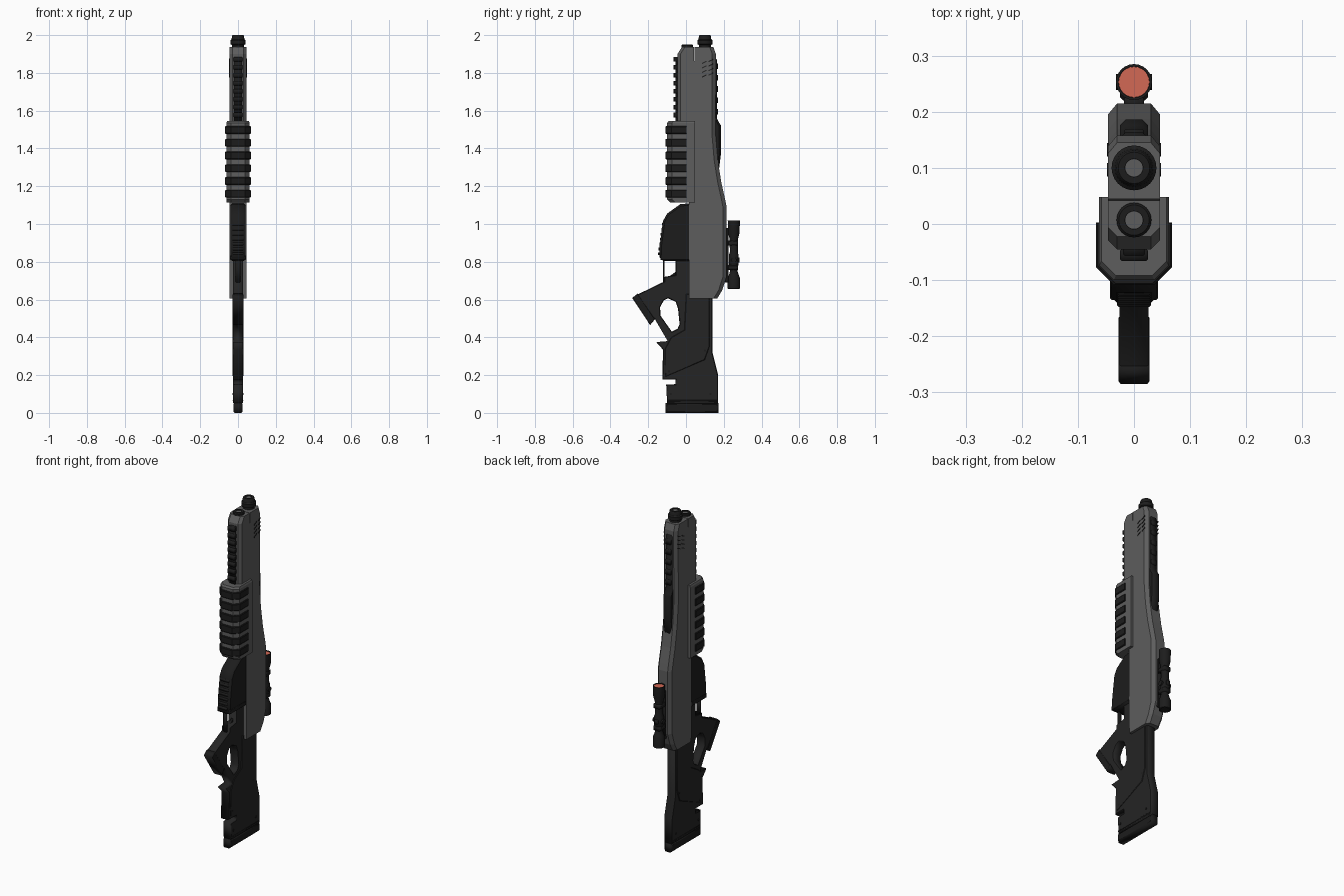
import bpy, bmesh, math
from mathutils import Matrix

cube = bpy.data.objects.get("Cube")
if cube:
    bpy.data.objects.remove(cube, do_unlink=True)


def material(name, r, g, b):
    m = bpy.data.materials.new(name)
    m.use_nodes = True
    m.diffuse_color = (r, g, b, 1)
    m.node_tree.nodes["Principled BSDF"].inputs["Base Color"].default_value = (r, g, b, 1)
    return m


GREY = material("gunmetal grey", .11, .11, .11)
BLACK = material("matte black", .012, .012, .012)
CHARCOAL = material("charcoal polymer", .018, .018, .018)
LENS = material("orange lens", .65, .14, .09)
# local XY becomes world YZ, local Z becomes world X
SIDE = Matrix(((0, 0, 1, 0), (1, 0, 0, 0), (0, 1, 0, 0), (0, 0, 0, 1)))


def add(name, mesh, mat, smooth=False):
    mesh.materials.clear()
    mesh.materials.append(mat)
    ob = bpy.data.objects.new(name, mesh)
    bpy.context.collection.objects.link(ob)
    if smooth:
        bpy.ops.object.select_all(action="DESELECT")
        ob.select_set(True)
        bpy.context.view_layer.objects.active = ob
        bpy.ops.object.shade_smooth_by_angle(angle=math.radians(35))
    return ob


def finish(bm, name, mat, smooth=False):
    bmesh.ops.recalc_face_normals(bm, faces=bm.faces)
    mesh = bpy.data.meshes.new(name)
    bm.to_mesh(mesh)
    bm.free()
    return add(name, mesh, mat, smooth)


def plate(name, mat, half, loops, bevel=.004, x=0):
    """Side profile (y, z), with optional holes, extruded across x."""
    cu = bpy.data.curves.new(name, "CURVE")
    cu.dimensions, cu.fill_mode = "2D", "BOTH"
    cu.extrude, cu.bevel_depth, cu.offset = half - bevel, bevel, -bevel
    cu.bevel_resolution = 0
    for pts in loops:
        sp = cu.splines.new("POLY")
        sp.points.add(len(pts) - 1)
        for p, (y, z) in zip(sp.points, pts):
            p.co = (y, z, 0, 1)
        sp.use_cyclic_u = True
    tmp = bpy.data.objects.new(name + " curve", cu)
    bpy.context.collection.objects.link(tmp)
    bpy.context.view_layer.update()
    mesh = bpy.data.meshes.new_from_object(tmp.evaluated_get(bpy.context.evaluated_depsgraph_get()))
    bpy.data.objects.remove(tmp, do_unlink=True)
    mesh.transform(Matrix.Translation((x, 0, 0)) @ SIDE)
    return add(name, mesh, mat)


def loft(name, mat, sections, front, back):
    """Chamfered sections (z, front y, back y, half width) joined upwards."""
    bm = bmesh.new()
    rings = []
    for z, f, b, w in sections:
        half = [(w - front, f), (w, f + front), (w, b - back * 1.2), (w - back, b)]
        ring = half + [(-x, y) for x, y in reversed(half)]
        rings.append([bm.verts.new((x, y, z)) for x, y in ring])
    for lo, hi in zip(rings, rings[1:]):
        for i in range(8):
            j = (i + 1) % 8
            bm.faces.new((lo[i], lo[j], hi[j], hi[i]))
    bm.faces.new(rings[0])
    bm.faces.new(rings[-1])
    bmesh.ops.remove_doubles(bm, verts=bm.verts, dist=.0001)
    return finish(bm, name, mat)


def lathe(name, mat, y, profile, sides=24):
    """Profile (radius, z) turned about an upright axis."""
    bm = bmesh.new()
    rings = [[bm.verts.new((r * math.cos(math.tau * i / sides), y + r * math.sin(math.tau * i / sides), z))
              for i in range(sides)] for r, z in profile]
    for lo, hi in zip(rings, rings[1:]):
        for i in range(sides):
            j = (i + 1) % sides
            bm.faces.new((lo[i], lo[j], hi[j], hi[i]))
    bm.faces.new(rings[0])
    bm.faces.new(rings[-1])
    return finish(bm, name, mat, True)


def box(name, mat, x, y, z, bevel=.003):
    """Bevelled block from its x half width and its y and z ranges."""
    return plate(name, mat, x, [[(y[0], z[0]), (y[1], z[0]), (y[1], z[1]), (y[0], z[1])]], bevel)


def knob(name, r, half, y, z):
    bm = bmesh.new()
    bmesh.ops.create_cone(bm, cap_ends=True, segments=16, radius1=r, radius2=r, depth=2 * half,
                          matrix=Matrix.Translation((0, y, z)) @ Matrix.Rotation(math.pi / 2, 4, "Y"))
    return finish(bm, name, BLACK, True)


# Receiver and barrel housing
loft("receiver", GREY, [(.605, .015, .165, .044), (.65, .015, .192, .046), (.72, .015, .215, .046),
                        (1.09, .015, .215, .046), (1.13, .015, .207, .046)], 0, .016)
loft("barrel_housing", GREY, [(1.13, .03, .207, .046), (1.22, .03, .187, .046), (1.34, .03, .168, .046),
                              (1.47, .03, .157, .046), (1.9, .045, .158, .046),
                              (1.937, .045, .145, .046)], 0, .016)
loft("tube_housing", GREY, [(1.5, -.045, .042, .046), (1.9, -.045, .042, .046),
                            (1.937, -.022, .042, .046)], .016, 0)

# Vent slashes on both sides
for side in (-1, 1):
    for row in range(2):
        for i in range(4):
            y, z = .085 + row * .035, 1.775 + i * .024 + row * .01
            plate("vent_slash", BLACK, .002,
                  [[(y, z), (y + .024, z + .012), (y + .024, z + .018), (y, z + .006)]], 0, side * .0462)

# Dark sight rib set into the back
plate("sight_rib", BLACK, .025, [[(.12, 1.24), (.176, 1.3), (.186, 1.38), (.186, 1.52), (.176, 1.535),
                                  (.164, 1.56), (.164, 1.87), (.12, 1.9)]], .01)
for i in range(5):
    box("rib_step", BLACK, .018, (.15, .169), (1.58 + i * .06, 1.61 + i * .06))

# Barrel, magazine tube and their open ends
lathe("muzzle", BLACK, .1, [(.032, 1.9), (.032, 1.948), (.04, 1.952), (.04, 1.972), (.034, 1.978),
                            (.031, 1.996), (.028, 2.0), (.016, 2.0), (.016, 1.994)])
lathe("muzzle_bore", GREY, .1, [(.0155, 1.99), (.0155, 1.9965)])
lathe("tube_cap", BLACK, .007, [(.031, 1.9), (.031, 1.946), (.027, 1.951), (.016, 1.951), (.016, 1.945)])
lathe("tube_bore", GREY, .007, [(.0155, 1.94), (.0155, 1.9475)])

# Front accessory rail
box("front_rail", BLACK, .02, (-.056, -.03), (1.54, 1.885))
for i in range(8):
    z = 1.565 + i * .042
    box("rail_tooth", BLACK, .025, (-.066, -.045), (z, z + .024))

# Pump grip with dark ribs
loft("pump_grip", GREY, [(1.115, -.085, .048, .062), (1.13, -.1, .048, .062),
                         (1.535, -.1, .048, .062), (1.545, -.092, .048, .058)], .026, 0)
for i in range(6):
    z = 1.16 + i * .0675
    loft("pump_rib", BLACK, [(z - .021, -.106, .002, .065), (z - .017, -.109, .003, .068),
                             (z + .017, -.109, .003, .068), (z + .021, -.106, .002, .065)], .032, 0)

# Magazine housing below the pump grip
plate("magazine_housing", BLACK, .041,
      [[(.025, 1.11), (-.03, 1.105), (-.1, 1.055), (-.122, 1.015), (-.14, .88), (-.14, .825),
        (-.12, .805), (.025, .805)]], .01)
for i in range(7):
    z = .835 + i * .026
    box("housing_ridge", BLACK, .03, (-.148 + i * .0035, -.1), (z, z + .014))
box("housing_band", BLACK, .043, (-.135, .02), (.81, .835))

# Trigger and guard
box("trigger_guard", BLACK, .012, (-.123, -.115), (.69, .82), .002)
plate("trigger", BLACK, .007, [[(-.05, .75), (-.085, .725), (-.1, .7), (-.05, .7)]], .002)

# Bullpup stock with thumb hole and angled grip
plate("stock", CHARCOAL, .026,
      [[(.14, .75), (.14, .32), (.17, .2), (.17, .05), (-.1, .05), (-.105, .15), (-.055, .152),
        (-.055, .176), (-.125, .176), (-.122, .335), (-.158, .375), (-.097, .38), (-.165, .497),
        (-.19, .47), (-.28, .608), (-.254, .628), (-.116, .695), (-.116, .72), (-.055, .73),
        (-.055, .82), (.03, .82), (.03, .75)],
       [(-.095, .607), (-.055, .588), (-.042, .55), (-.034, .47), (-.045, .445), (-.075, .43),
        (-.135, .515), (-.137, .56), (-.118, .595)]])
plate("stock_panel", CHARCOAL, .029,
      [[(-.11, .19), (.1, .28), (.125, .35), (.125, .63), (.0, .63), (-.01, .44), (-.08, .4), (-.112, .34)]])
plate("grip_cap", BLACK, .028, [[(-.285, .608), (-.256, .632), (-.163, .497), (-.19, .465)]])
box("butt_pad", BLACK, .025, (-.108, .172), (0, .052), .008)
box("butt_band", BLACK, .028, (-.1, .165), (.06, .068), .002)
for y, z in ((-.08, .1), (.13, .1), (-.09, .22), (.1, .33)):
    knob("stock_pin", .006, .0295, y, z)

# Scope on its mount
lathe("scope_body", BLACK, .253,
      [(.026, .665), (.026, .655), (.032, .658), (.032, .715), (.026, .73), (.02, .75), (.02, .775),
       (.026, .785), (.026, .835), (.021, .85), (.022, .92), (.031, .955), (.032, 1.018),
       (.028, 1.018), (.028, 1.01)])
lathe("front_lens", LENS, .253, [(.0275, 1.0), (.0275, 1.014)])
lathe("rear_lens", BLACK, .253, [(.0255, .66), (.0255, .668)])
knob("scope_turrets", .014, .032, .253, .81)
box("back_turret", BLACK, .012, (.25, .283), (.797, .823))
box("scope_rail", BLACK, .018, (.205, .226), (.69, .98))
for z in (.77, .9):
    box("scope_ring", BLACK, .025, (.22, .276), (z - .013, z + .013), .006)
